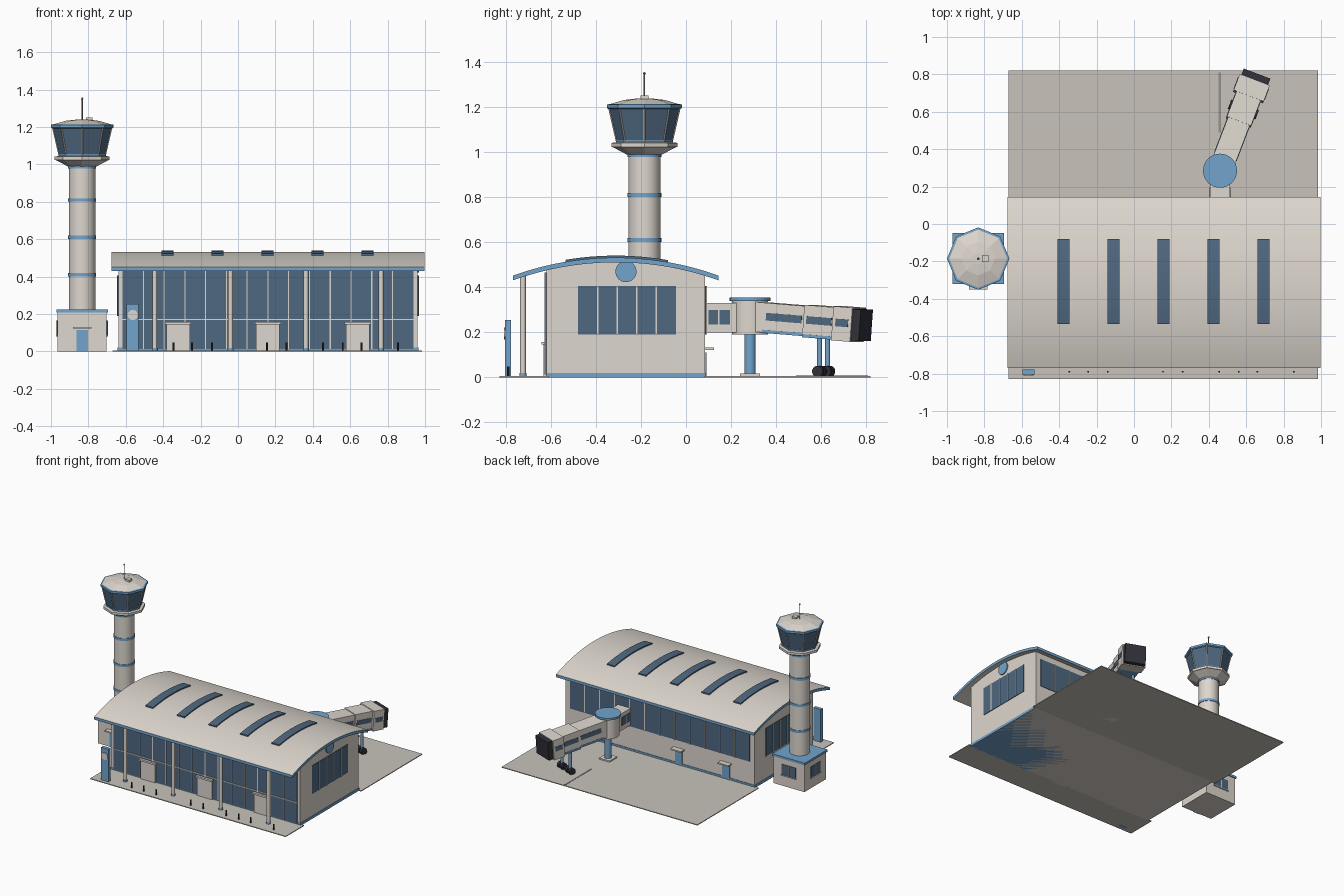
import bpy, bmesh, math
from mathutils import Matrix, Vector

if "Cube" in bpy.data.objects:
    bpy.data.objects.remove(bpy.data.objects["Cube"])


def material(name, r, g, b):
    m = bpy.data.materials.new(name)
    m.diffuse_color = (r, g, b, 1)
    m.use_nodes = True
    m.node_tree.nodes["Principled BSDF"].inputs["Base Color"].default_value = m.diffuse_color
    return m


WALL = material("warm_white", .73, .68, .62)
PAVE = material("concrete", .58, .55, .50)
BLUE = material("sky_blue", .17, .37, .60)
GLASS = material("dark_glass", .08, .14, .22)
DARK = material("charcoal", .03, .03, .04)
LINE = material("marking_grey", .30, .28, .26)


def finish(name, bm, mats, smooth=False):
    bmesh.ops.recalc_face_normals(bm, faces=bm.faces)
    me = bpy.data.meshes.new(name)
    bm.to_mesh(me)
    bm.free()
    for m in mats:
        me.materials.append(m)
    if smooth:
        me.shade_smooth()
        me.set_sharp_from_angle(angle=math.radians(30))
    ob = bpy.data.objects.new(name, me)
    bpy.context.collection.objects.link(ob)
    return ob


def boxes(name, mat, *items, M=Matrix()):
    """Boxes given as (x0, x1, y0, y1, z0, z1), joined into one object."""
    bm = bmesh.new()
    for x0, x1, y0, y1, z0, z1 in items:
        T = Matrix.Translation(((x0 + x1) / 2, (y0 + y1) / 2, (z0 + z1) / 2))
        bmesh.ops.create_cube(bm, size=1, matrix=M @ T @ Matrix.Diagonal((x1 - x0, y1 - y0, z1 - z0, 1)))
    return finish(name, bm, [mat])


def rods(name, mat, r, pairs, n=16):
    """Cylinders between pairs of points."""
    bm = bmesh.new()
    for a, b in pairs:
        a, b = Vector(a), Vector(b)
        R = (b - a).to_track_quat('Z', 'Y').to_matrix().to_4x4()
        bmesh.ops.create_cone(bm, cap_ends=True, segments=n, radius1=r, radius2=r,
                              depth=(b - a).length, matrix=Matrix.Translation((a + b) / 2) @ R)
    return finish(name, bm, [mat], n > 8)


def lathe(name, profile, centre, mat, n=32):
    """Closed solid turned around z from (radius, height) points."""
    bm = bmesh.new()
    rings = [[bm.verts.new((centre[0] + r * math.cos(i * math.tau / n),
                            centre[1] + r * math.sin(i * math.tau / n), z)) for i in range(n)]
             for r, z in profile]
    for a, b in zip(rings, rings[1:]):
        for i in range(n):
            bm.faces.new((a[i], a[(i + 1) % n], b[(i + 1) % n], b[i]))
    bm.faces.new(rings[0])
    bm.faces.new(rings[-1])
    return finish(name, bm, [mat], n > 8)


def arc_z(y):
    return .532 - 1.345 + math.sqrt(1.345 ** 2 - (y + .3125) ** 2)


def arc_slab(name, x0, x1, y0, y1, top, bottom, mats, flat=False, n=24):
    """Slab following the roof arc; the second material goes on its rim."""
    bm = bmesh.new()
    ys = [y0 + (y1 - y0) * i / n for i in range(n + 1)]
    up = [(y, arc_z(y) + top) for y in ys]
    low = [(y1, 0), (y0, 0)] if flat else [(y, arc_z(y) + bottom) for y in reversed(ys)]
    face = bm.faces.new([bm.verts.new((x0, y, z)) for y, z in up + low])
    ext = bmesh.ops.extrude_face_region(bm, geom=[face])
    bmesh.ops.translate(bm, verts=[v for v in ext['geom'] if isinstance(v, bmesh.types.BMVert)],
                        vec=(x1 - x0, 0, 0))
    bm.normal_update()
    if len(mats) > 1:
        for f in bm.faces:
            f.material_index = 0 if abs(f.normal.z) > .5 else 1
    return finish(name, bm, mats, True)


# --- Ground ---
boxes("forecourt", PAVE, (-.67, .985, -.83, -.61, 0, .006))
boxes("apron", PAVE, (-.67, .985, .08, .82, 0, .006))
boxes("stand_line", LINE, (.452, .464, .49, .81, .006, .008))

# --- Terminal hall ---
X0, X1, Y0, Y1 = -.64, .96, -.62, .085
arc_slab("hall", X0, X1, Y0, Y1, -.015, 0, [WALL], flat=True)
boxes("plinth", BLUE, (X0 - .004, X1 + .004, Y0 - .002, Y1 + .004, 0, .02))
arc_slab("roof", -.677, .998, -.77, .145, 0, -.021, [WALL, BLUE])
for i in range(5):
    x = -.376 + i * .267
    arc_slab("skylight", x - .032, x + .032, -.535, -.08, .009, -.005, [GLASS], n=12)

# Front curtain wall
boxes("front_glass", GLASS, (-.617, .937, Y0 - .004, Y0, .012, .465))
boxes("front_mullions", WALL,
      *[(x - .003, x + .003, Y0 - .008, Y0, .012, .465) for x in (-.617 + 1.554 * i / 14 for i in range(1, 14))],
      (-.617, .937, Y0 - .008, Y0, .168, .174))
for x in (-.32, .16, .64):
    boxes("entrance", WALL, (x - .063, x + .063, Y0 - .013, Y0, 0, .145))
    boxes("entrance_canopy", WALL, (x - .07, x + .07, Y0 - .022, Y0, .145, .158))

# Back windows and service doors
boxes("back_glass", GLASS, (-.6, .92, Y1, Y1 + .004, .19, .405))
boxes("back_mullions", WALL, *[(x - .003, x + .003, Y1, Y1 + .008, .19, .405)
                               for x in (-.6 + 1.52 * i / 12 for i in range(1, 12))])
for x in (.0, -.4):
    boxes("service_door", BLUE, (x - .03, x + .03, Y1, Y1 + .006, 0, .11))
    boxes("service_canopy", WALL, (x - .045, x + .045, Y1, Y1 + .04, .122, .132))

# Gable windows
for x, s in ((X1, 1), (X0, -1)):
    def depth(d):
        return min(x, x + s * d), max(x, x + s * d)
    boxes("gable_glass", GLASS, (*depth(.004), -.48, -.045, .19, .405))
    boxes("gable_mullions", WALL, *[(*depth(.008), y - .003, y + .003, .19, .405)
                                    for y in (-.48 + .087 * i for i in range(1, 5))])
rods("gable_disc", BLUE, .047, [((X1, -.267, .47), (X1 + .008, -.267, .47))], 32)

# Portico columns
cols = (-.445, -.04, .363, .765)
rods("portico_columns", WALL, .013, [((x, -.725, .006), (x, -.725, .45)) for x in cols])
rods("column_feet", BLUE, .016, [((x, -.725, .004), (x, -.725, .018)) for x in cols])

# Bollards and sign totem
rods("bollards", DARK, .005, [((x, -.79, .006), (x, -.79, .048)) for x in
                              (-.345, -.245, -.14, .155, .26, .455, .56, .66, .855)], 8)
boxes("sign_totem", BLUE, (-.595, -.532, -.805, -.778, 0, .255))
rods("totem_disc", WALL, .027, [((-.563, -.805, .195), (-.563, -.81, .195))], 24)

# --- Control tower ---
TX, TY = -.833, -.185
C = (TX, TY)
h = .131
boxes("tower_base", WALL, (TX - h, TX + h, TY - h, TY + h, 0, .21))
boxes("tower_base_roof", BLUE, (TX - .137, TX + .137, TY - .137, TY + .137, .208, .225))
boxes("tower_door", BLUE, (TX - .03, TX + .03, TY - h - .005, TY - h, 0, .115))
boxes("tower_door_canopy", WALL, (TX - .05, TX + .05, TY - h - .034, TY - h, .122, .132))
for a in (0, 90, 180):
    M = Matrix.Translation((TX, TY, 0)) @ Matrix.Rotation(math.radians(a), 4, 'Z')
    boxes("base_window", GLASS, (h, h + .004, -.06, .06, .085, .165), M=M)
    boxes("base_window_frame", WALL, (h, h + .008, -.003, .003, .085, .165),
          (h, h + .008, -.065, .065, .079, .085), M=M)
lathe("tower_shaft", [(.071, .2), (.071, 1.0)], C, WALL)
for z in (.41, .61, .81, .988):
    lathe("tower_band", [(.075, z - .009), (.075, z + .009)], C, BLUE)
lathe("cab_collar", [(.078, .99), (.138, 1.022), (.147, 1.024), (.147, 1.042), (.12, 1.046)], C, WALL, 8)
lathe("cab_sill", [(.126, 1.04), (.128, 1.056)], C, BLUE, 8)
lathe("cab_glass", [(.123, 1.045), (.157, 1.2)], C, GLASS, 8)
rods("cab_mullions", WALL, .004,
     [((TX + .123 * math.cos(a), TY + .123 * math.sin(a), 1.05),
       (TX + .157 * math.cos(a), TY + .157 * math.sin(a), 1.197))
      for a in (i * math.tau / 8 for i in range(8))], 8)
lathe("cab_rim", [(.16, 1.193), (.167, 1.197), (.167, 1.212), (.16, 1.214)], C, BLUE, 8)
lathe("cab_roof", [(.162, 1.212), (.09, 1.233), (.03, 1.24)], C, WALL, 8)
boxes("roof_unit", WALL, (TX + .02, TX + .055, TY - .018, TY + .018, 1.22, 1.252))
rods("antenna", LINE, .003, [((TX, TY, 1.23), (TX, TY, 1.35))], 8)
lathe("antenna_tip", [(.002, 1.344), (.007, 1.351), (.002, 1.358)], C, LINE, 12)

# --- Boarding bridge ---
BX, BY = .46, .285
boxes("fixed_link", WALL, (.407, .513, Y1, .25, .2, .33))
boxes("fixed_link_windows", GLASS, (.404, .516, .1, .195, .235, .3))
boxes("fixed_link_mullion", WALL, (.402, .518, .143, .149, .235, .3))
lathe("rotunda", [(.08, .19), (.08, .343)], (BX, BY), WALL)
lathe("rotunda_cap", [(.091, .34), (.091, .355)], (BX, BY), BLUE)
lathe("rotunda_column", [(.025, .01), (.025, .192)], (BX, BY), BLUE, 24)
boxes("rotunda_foot", WALL, (BX - .045, BX + .045, BY - .045, BY + .045, 0, .016))

YAW = Matrix.Translation((BX, BY, 0)) @ Matrix.Rotation(math.radians(-20.9), 4, 'Z')
M = YAW @ Matrix.Translation((0, 0, .272)) @ Matrix.Rotation(math.radians(-4.3), 4, 'X')
# name, half width, start, end, half height
for name, w, a, b, t in (("inner_tunnel", .062, .03, .285, .066), ("outer_tunnel", .069, .28, .43, .071),
                         ("bridge_cab", .086, .425, .515, .076)):
    boxes(name, WALL, (-w, w, a, b, -t, t), M=M)
    a2 = max(a, .085)
    boxes(name + "_windows", GLASS, (-w - .003, w + .003, a2 + .015, b - .015, -.012, .022), M=M)
    if name != "bridge_cab":
        boxes(name + "_stripe", BLUE, (-w - .003, w + .003, a2, b - .005, -t - .002, -t + .012), M=M)
boxes("bridge_bellows", DARK, (-.076, .076, .51, .552, -.07, .07), M=M)

# Drive legs and wheels
T = .35
rods("bridge_legs", BLUE, .011, [(YAW @ Vector((s * .05, T, .03)), YAW @ Vector((s * .05, T, .2))) for s in (-1, 1)])
rods("bridge_axle", DARK, .01, [(YAW @ Vector((-.07, T, .026)), YAW @ Vector((.07, T, .026)))], 12)
rods("bridge_wheels", DARK, .025, [(YAW @ Vector((x - .011, T, .026)), YAW @ Vector((x + .011, T, .026)))
                                   for x in (-.068, -.032, .032, .068)], 20)
